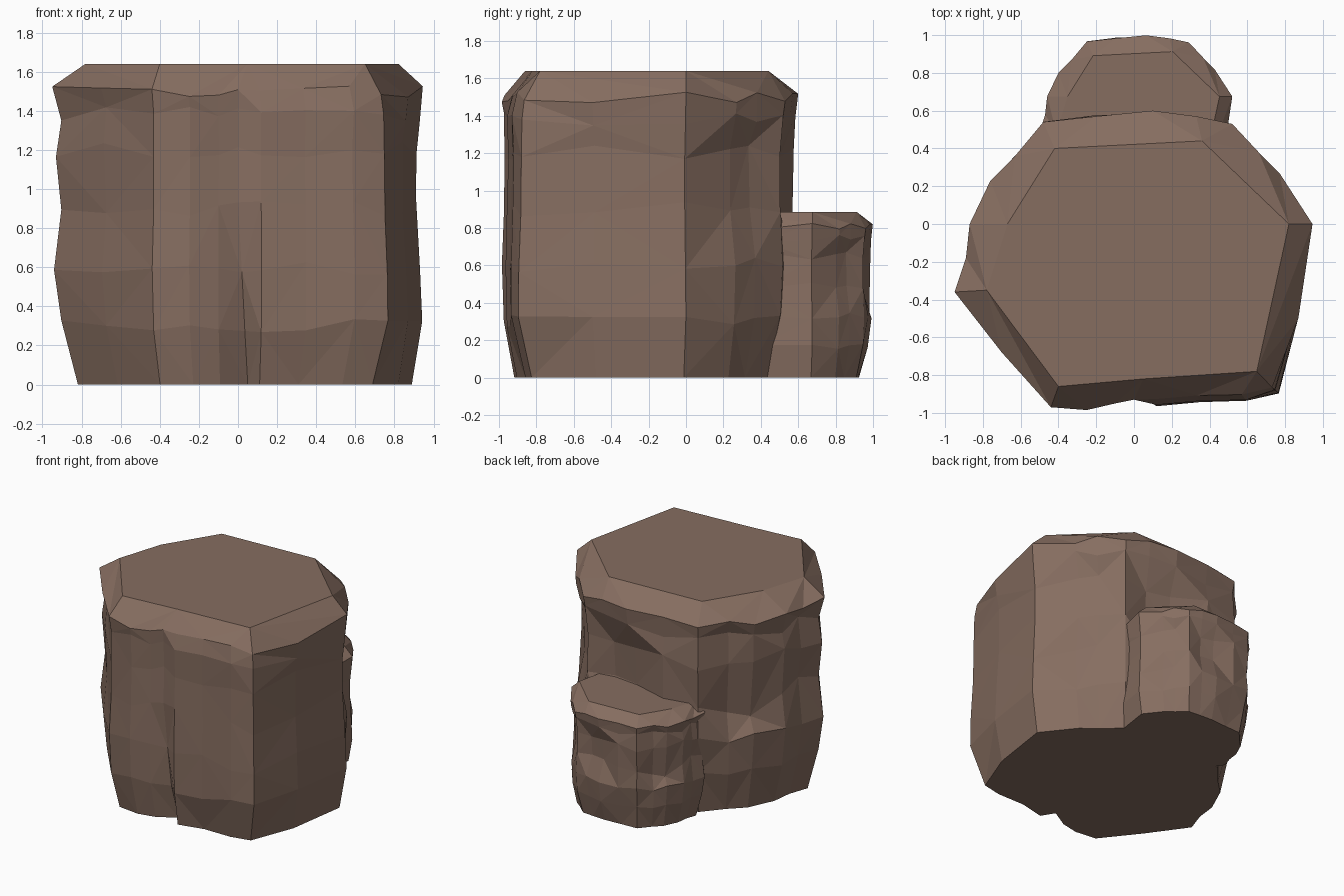
import bpy
import bmesh
import random
from mathutils import Vector

cube = bpy.data.objects.get("Cube")
if cube:
    bpy.data.objects.remove(cube, do_unlink=True)

stone = bpy.data.materials.new("brown stone")
stone.diffuse_color = (0.24, 0.155, 0.118, 1)
stone.use_nodes = True
bsdf = stone.node_tree.nodes["Principled BSDF"]
bsdf.inputs["Base Color"].default_value = stone.diffuse_color
bsdf.inputs["Roughness"].default_value = 0.9

# Widest outline, counter-clockwise from the front left ridge
RIM = [(-.44, -.97), (-.25, -.985), (-.1, -.95), (0, -.93), (.12, -.965), (.35, -.945),
       (.6, -.94), (.77, -.9), (.87, -.5), (.945, 0), (.77, .27), (.66, .38), (.52, .53),
       (.33, .57), (.1, .6), (-.2, .57), (-.48, .54), (-.63, .36), (-.76, .23),
       (-.87, 0), (-.89, -.18), (-.95, -.36), (-.7, -.68)]
# Corners of the flat top
CAP = [(-.78, -.35), (-.4, -.86), (.05, -.82), (.5, -.79), (.65, -.78), (.82, 0),
       (.36, .44), (-.42, .4), (-.67, 0)]
LEVELS = [0, .3, .6, .9, 1.2, 1.38]
# Width of each side at those levels, relative to the rim
SIDE = {"front": [.92, .99, 1, .99, .98, .99], "right": [.945, 1, .985, .965, .965, .985],
        "back": [.84, .93, .99, .95, .96, .98], "left": [.86, .95, .99, .95, .98, .95]}
CENTRE = Vector((0, -.2))
HEIGHT, RIM_Z = 1.64, 1.5

# Columns that carry special weathering
CRACK = 3
UNDERCUT = range(5, 8)
CORNER = 7
WORN_FRONT = range(4, 8)
HOLLOW_RIGHT = range(10, 12)
HOLLOW_BACK = range(13, 15)
PILLAR = range(15, 17)
BUTTRESS = range(17, 19)


def side_width(direction, level):
    """Blend the side profiles by the way a column faces."""
    d = direction.normalized()
    across = SIDE["right" if d.x > 0 else "left"][level]
    along = SIDE["back" if d.y > 0 else "front"][level]
    return across * d.x ** 2 + along * d.y ** 2


def weathering(column, z):
    """Extra inset of one column at one height."""
    upper = .8 < z < 1.3
    if column == CRACK and z < .8:
        return .09 - .08 * z
    if column in UNDERCUT and z == 0:
        return .04
    if column == CORNER and z > 1.3:
        return .02
    if column in HOLLOW_BACK and upper:
        return .08
    if column in PILLAR and upper:
        return -.035
    if column in HOLLOW_RIGHT and upper:
        return .04
    if column in BUTTRESS and .8 < z < 1:
        return .04
    return 0


def rock_mesh():
    rng = random.Random(4)
    bm = bmesh.new()
    rings = []
    # Weathered wall rings
    for level, z in enumerate(LEVELS):
        ring = []
        for i, point in enumerate(RIM):
            out = Vector(point) - CENTRE
            width = side_width(out, level) - weathering(i, z)
            height = z
            if point[1] > .1:
                width += rng.uniform(-.015, .015)
            if z > 0:
                height += rng.uniform(-.04, .04)
            # Ledge on top of the buttress
            if i in BUTTRESS and .8 < z < 1:
                height -= .15
            p = CENTRE + out * width
            if i == CRACK and z < .8:
                p.x += .05 * (1 - z)
            ring.append(bm.verts.new((p.x, p.y, height)))
        rings.append(ring)
    # Overhanging rim, worn back along the right half of the front
    ring = []
    for i, point in enumerate(RIM):
        p = CENTRE + (Vector(point) - CENTRE) * (.95 if i in WORN_FRONT else 1)
        ring.append(bm.verts.new((p.x, p.y, RIM_Z + rng.uniform(-.03, .03))))
    rings.append(ring)
    # Top corners, each shared by the nearest columns
    corners = [bm.verts.new((x, y, HEIGHT)) for x, y in CAP]
    rings.append([min(corners, key=lambda c: (c.co.xy - Vector(p)).length) for p in RIM])

    # Flat facets between the rings
    count = len(RIM)
    for k, (low, high) in enumerate(zip(rings, rings[1:])):
        for i in range(count):
            j = (i + 1) % count
            a, b, c, d = low[i], low[j], high[j], high[i]
            if c == d:
                bm.faces.new((a, b, c))
            elif (i + k) % 2:
                bm.faces.new((a, b, c))
                bm.faces.new((a, c, d))
            else:
                bm.faces.new((a, b, d))
                bm.faces.new((b, c, d))
    bm.faces.new(list(dict.fromkeys(rings[-1])))
    bm.faces.new(rings[0][::-1])
    bmesh.ops.recalc_face_normals(bm, faces=bm.faces)
    mesh = bpy.data.meshes.new("rock")
    bm.to_mesh(mesh)
    bm.free()
    mesh.materials.append(stone)
    return mesh


def add_rock(name, mesh, location, scale):
    rock = bpy.data.objects.new(name, mesh)
    rock.location = location
    rock.scale = (scale, scale, scale)
    bpy.context.collection.objects.link(rock)


# Large boulder with a smaller one of the same shape set into its back
shape = rock_mesh()
add_rock("large_boulder", shape, (0, 0, 0), 1)
add_rock("small_boulder", shape, (.01, .675, 0), .54)
